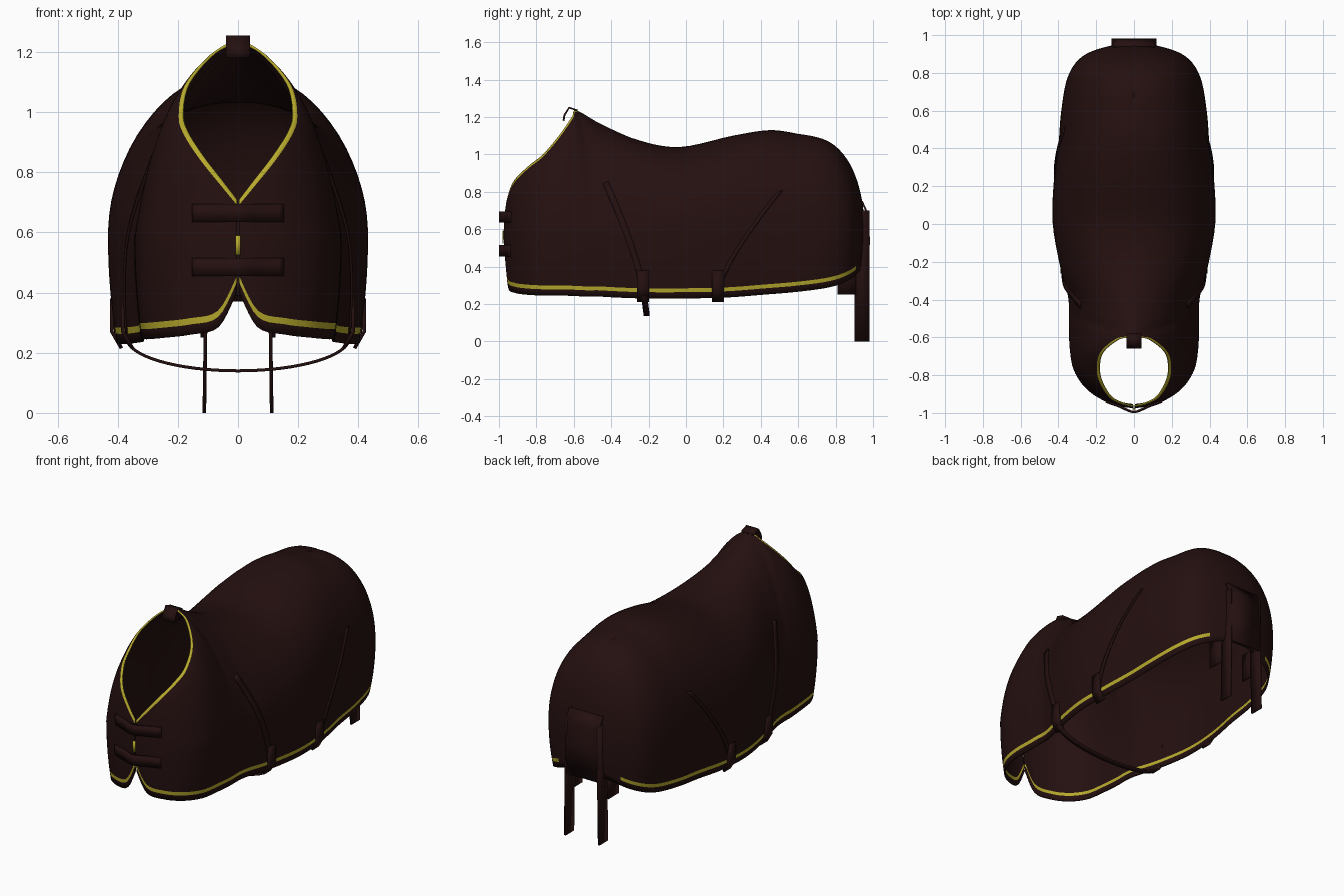
import bpy, math
from mathutils import Vector
from mathutils.bvhtree import BVHTree

cube = bpy.data.objects.get("Cube")
if cube:
    bpy.data.objects.remove(cube)


def material(name, rgb):
    m = bpy.data.materials.new(name)
    m.use_nodes = True
    m.diffuse_color = (*rgb, 1)
    m.node_tree.nodes["Principled BSDF"].inputs["Base Color"].default_value = (*rgb, 1)
    return m


CLOTH = material("dark_maroon", (0.018, 0.005, 0.005))
TRIM = material("yellow_piping", (0.47, 0.4, 0.025))


def make(name, verts, faces, mats, thick=0.008, mirror=False, offset=0):
    me = bpy.data.meshes.new(name)
    me.from_pydata(verts, [], faces)
    for m in mats:
        me.materials.append(m)
    ob = bpy.data.objects.new(name, me)
    bpy.context.collection.objects.link(ob)
    if mirror:
        ob.modifiers.new("mirror", "MIRROR")
    s = ob.modifiers.new("thickness", "SOLIDIFY")
    s.thickness, s.offset = thick, offset
    bpy.ops.object.select_all(action="DESELECT")
    ob.select_set(True)
    bpy.context.view_layer.objects.active = ob
    bpy.ops.object.shade_smooth_by_angle(angle=math.radians(50))
    return ob


def ribbon(name, points, side, mat=CLOTH, **kw):
    """Flat strap along points, widened both ways by the side vector."""
    side = Vector(side)
    verts = [Vector(p) + side * s for p in points for s in (-1, 1)]
    faces = [(2 * i, 2 * i + 1, 2 * i + 3, 2 * i + 2) for i in range(len(points) - 1)]
    return make(name, verts, faces, [mat], **kw)


# Ribs from chest round to rump: top x y z, widest x y, hem height, roundness
RIBS = [
    (0.004, -0.965, 0.71, 0.004, -0.975, 0.4, 0.5),
    (0.05, -0.955, 0.77, 0.07, -0.965, 0.285, 0.5),
    (0.12, -0.92, 0.86, 0.17, -0.93, 0.26, 0.5),
    (0.17, -0.84, 0.94, 0.26, -0.865, 0.25, 0.5),
    (0.185, -0.765, 1.0, 0.32, -0.77, 0.245, 0.5),
    (0.165, -0.68, 1.1, 0.34, -0.66, 0.245, 0.5),
    (0.08, -0.61, 1.2, 0.345, -0.54, 0.24, 0.5),
    (0, -0.585, 1.235, 0.345, -0.47, 0.24, 0.55),
    (0, -0.45, 1.16, 0.35, -0.38, 0.235, 0.7),
    (0, -0.25, 1.075, 0.39, -0.23, 0.23, 0.9),
    (0, -0.03, 1.04, 0.43, 0, 0.23, 1),
    (0, 0.25, 1.1, 0.425, 0.22, 0.235, 1),
    (0, 0.45, 1.13, 0.4, 0.42, 0.25, 1),
    (0, 0.6, 1.11, 0.385, 0.6, 0.265, 1),
    (0, 0.63, 1.105, 0.35, 0.78, 0.29, 1),
    (0, 0.645, 1.1, 0.27, 0.89, 0.33, 1),
    (0, 0.655, 1.095, 0.12, 0.945, 0.38, 1),
    (0, 0.66, 1.09, 0, 0.955, 0.39, 1),
]
STEPS, ROWS, WAIST = 5, 24, 0.58


def spline(rows, steps):
    out = []
    for i in range(len(rows) - 1):
        a, b, c, d = (rows[min(max(j, 0), len(rows) - 1)] for j in range(i - 1, i + 3))
        for s in range(steps):
            t = s / steps
            out.append([q + t * ((r - p) + t * ((2 * p - 5 * q + 4 * r - w)
                        + t * (3 * (q - r) + w - p))) / 2
                        for p, q, r, w in zip(a, b, c, d)])
    return out + [list(rows[-1])]


def rib_points(rib):
    """Follow one rib from top edge to hem, spaced by length."""
    tx, ty, tz, wx, wy, hz, k = rib
    top, wide = Vector((max(tx, 0), ty, tz)), Vector((max(wx, 0), wy, WAIST))
    path = []
    for i in range(41):
        a = i / 40 * math.pi / 2
        f, g = math.sin(a) ** 0.88, 1 - math.cos(a) ** 0.95 if i < 40 else 1
        f, g = k * f + (1 - k) * i / 40, k * g + (1 - k) * i / 40
        path.append(Vector((*top.lerp(wide, f).xy, tz + (WAIST - tz) * g)))
    for i in range(1, 21):
        s = i / 20
        path.append(Vector((wide.x * (1 - 0.07 * s ** 2), wy * (1 - 0.015 * s ** 2),
                            WAIST + (hz - WAIST) * s)))
    dist = [0]
    for p, q in zip(path, path[1:]):
        dist.append(dist[-1] + (q - p).length)
    total = dist[-1]
    low = total - 0.055
    marks = [0] + [0.018 + (low - 0.018) * j / ROWS for j in range(ROWS + 1)]
    marks += [total - 0.034, total]
    pts, i = [], 0
    for m in marks:
        while i < len(path) - 2 and dist[i + 1] < m:
            i += 1
        pts.append(path[i].lerp(path[i + 1], (m - dist[i]) / (dist[i + 1] - dist[i])))
    return pts


# Blanket body with piping rows along neck and hem
grid = [rib_points(r) for r in spline(RIBS, STEPS)]
n = len(grid[0])
verts = [p for rib in grid for p in rib]
faces, trim = [], []
for u in range(len(grid) - 1):
    for t in range(n - 1):
        a = u * n + t
        faces.append((a, a + 1, a + n + 1, a + n))
        neck = t == 0 and u < 7 * STEPS
        hem = t == n - 3 and u < len(grid) - 9
        trim.append(int(neck or hem))
body = make("blanket_body", verts, faces, [CLOTH, TRIM], mirror=True, offset=-1)
body.data.polygons.foreach_set("material_index", trim)
tree = BVHTree.FromPolygons(verts, faces)

# Stitched side straps lying on the cloth, each ending in a hem tab
for name, start, end in (("front", (-0.43, 0.85), (-0.23, 0.27)),
                         ("rear", (0.5, 0.8), (0.17, 0.27))):
    pts = []
    for i in range(17):
        s = i / 16
        y = start[0] + (end[0] - start[0]) * (1 - (1 - s) ** 1.3)
        z = start[1] + (end[1] - start[1]) * s
        hit = tree.ray_cast(Vector((2, y, z)), Vector((-1, 0, 0)))[0]
        if hit:
            pts.append(hit + Vector((0.003, 0, 0)))
    ribbon(name + "_side_strap", pts, (0, 0.016, 0.006), mirror=True)
    y, z = end
    x = pts[-1].x
    ribbon(name + "_hem_tab", [(x + 0.012, y, 0.38), (x + 0.012, y, z), (x - 0.02, y, 0.215)],
           (0, 0.032, 0), thick=0.012, mirror=True)

# Belly strap hanging in an arc between the hems
arc = []
for i in range(33):
    a = math.pi * i / 32
    arc.append((-0.37 * math.cos(a), -0.225 + 0.015 * math.sin(a), 0.25 - 0.11 * math.sin(a)))
ribbon("belly_strap", arc, (0, 0.016, 0), thick=0.01)

# Chest fasteners: padded straps across the front slit
for label, z in (("upper", 0.665), ("lower", 0.485)):
    pts = []
    for i in range(21):
        x = -0.15 + 0.3 * i / 20
        bulge = 0.022 * math.exp(-(x / 0.055) ** 2)
        hit = tree.ray_cast(Vector((max(abs(x), 0.006), -2, z)), Vector((0, 1, 0)))[0]
        pts.append((x, hit.y - 0.002 - bulge, z))
    ribbon(label + "_chest_strap", pts, (0, 0, 0.03), thick=0.012)
ribbon("chest_piping", [(0, -0.978, 0.59), (0, -0.978, 0.525)], (0.008, 0, 0), TRIM, thick=0.006)

# Folded tab on the withers
ribbon("withers_tab", [(0, -0.58, 1.235), (0, -0.625, 1.25), (0, -0.65, 1.21), (0, -0.655, 1.18)],
       (0.04, 0, 0), thick=0.01)

# Tail flap, with side straps reaching the ground
ribbon("tail_flap", [(0, 0.94, 0.75), (0, 0.972, 0.68), (0, 0.978, 0.55), (0, 0.975, 0.37)],
       (0.11, 0, 0), thick=0.01)
ribbon("tail_strap", [(0.105, 0.94, 0.7), (0.107, 0.942, 0.35), (0.112, 0.942, 0)],
       (0, 0.04, 0), thick=0.012, mirror=True)
ribbon("inner_rear_strap", [(0.12, 0.86, 0.42), (0.12, 0.86, 0.25)],
       (0, 0.05, 0), thick=0.01, mirror=True)
